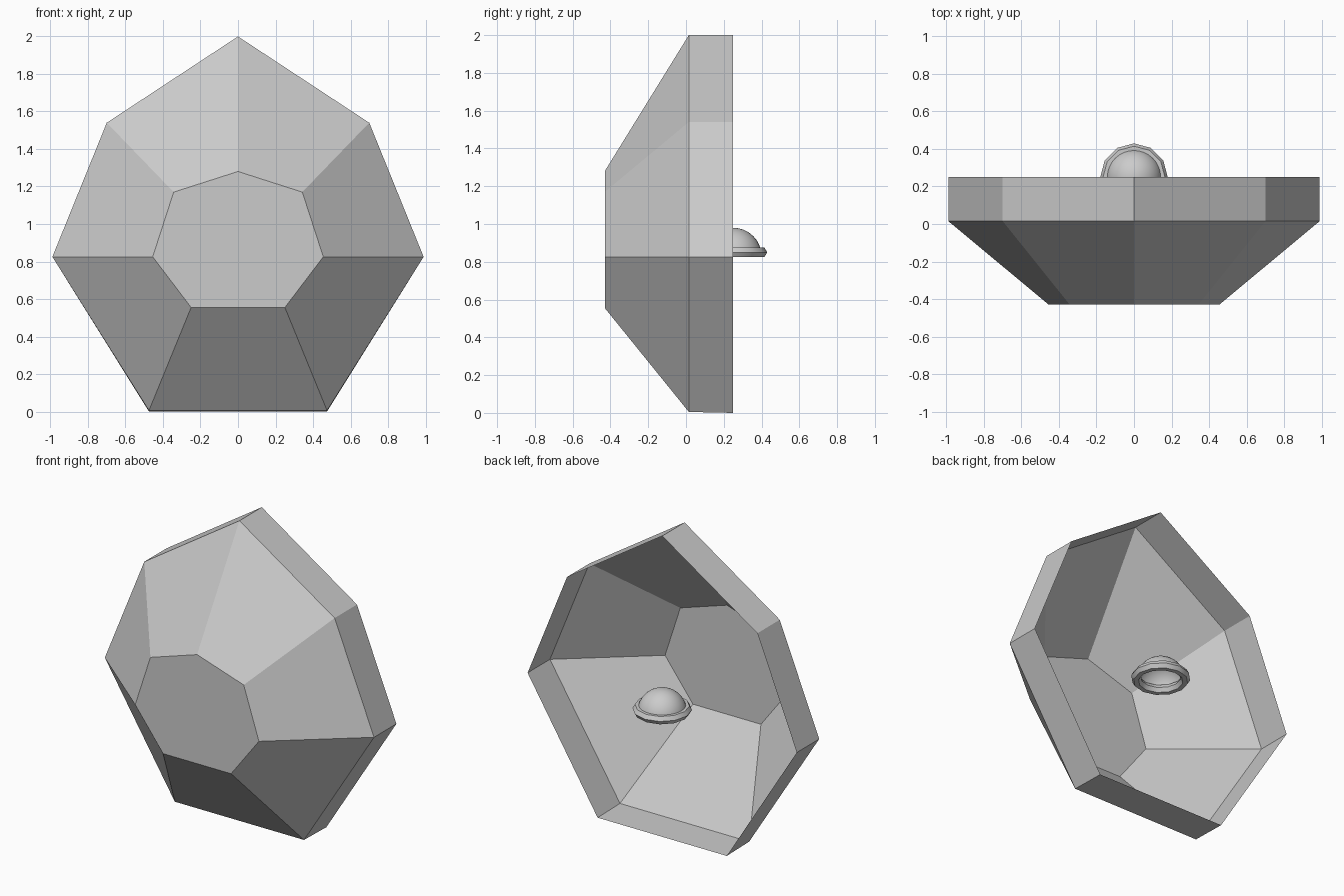
import bpy, bmesh

if "Cube" in bpy.data.objects:
    bpy.data.objects.remove(bpy.data.objects["Cube"])

# Seven-sided open shell: right half profiles (x, z), mirrored to the left
RIM = [(0, 2.0), (0.70, 1.54), (0.99, 0.825), (0.475, 0.005)]
FACE = [(0, 1.28), (0.343, 1.17), (0.455, 0.825), (0.25, 0.555)]


def ring(bm, half, y):
    pts = half + [(-x, z) for x, z in reversed(half[1:])]
    return [bm.verts.new((x, y, z)) for x, z in pts]


def bridge(bm, a, b):
    n = len(a)
    for i in range(n):
        j = (i + 1) % n
        bm.faces.new((a[i], a[j], b[j], b[i]))


def finish(bm, name):
    mesh = bpy.data.meshes.new(name)
    bm.to_mesh(mesh)
    bm.free()
    obj = bpy.data.objects.new(name, mesh)
    bpy.context.collection.objects.link(obj)
    return obj


bm = bmesh.new()
front = ring(bm, FACE, -0.43)
middle = ring(bm, RIM, 0.015)
back = ring(bm, [(x, max(z, 0.0) if z > 0.01 else 0.0) for x, z in RIM], 0.25)
bm.faces.new(front)
bridge(bm, front, middle)
bridge(bm, middle, back)
bmesh.ops.recalc_face_normals(bm, faces=bm.faces[:])
# an open shell: make sure normals point outwards
bm.faces.ensure_lookup_table()
if bm.faces[0].normal.y > 0:
    bmesh.ops.reverse_faces(bm, faces=bm.faces[:])
finish(bm, "faceted_shell")

# Open half dome at the back opening
bm = bmesh.new()
bmesh.ops.create_uvsphere(bm, u_segments=32, v_segments=16, radius=0.15)
bmesh.ops.delete(bm, geom=[v for v in bm.verts if v.co.z < -0.001], context='VERTS')
dome = finish(bm, "dome")
dome.location = (0, 0.25, 0.83)
dome.data.shade_smooth()

# Low-poly ring around the dome base
bpy.ops.mesh.primitive_torus_add(major_radius=0.15, minor_radius=0.03,
                                 major_segments=12, minor_segments=6,
                                 location=(0, 0.25, 0.85))
collar = bpy.context.object
collar.name = "dome_ring"
bpy.ops.object.shade_smooth_by_angle(angle=0.7)
